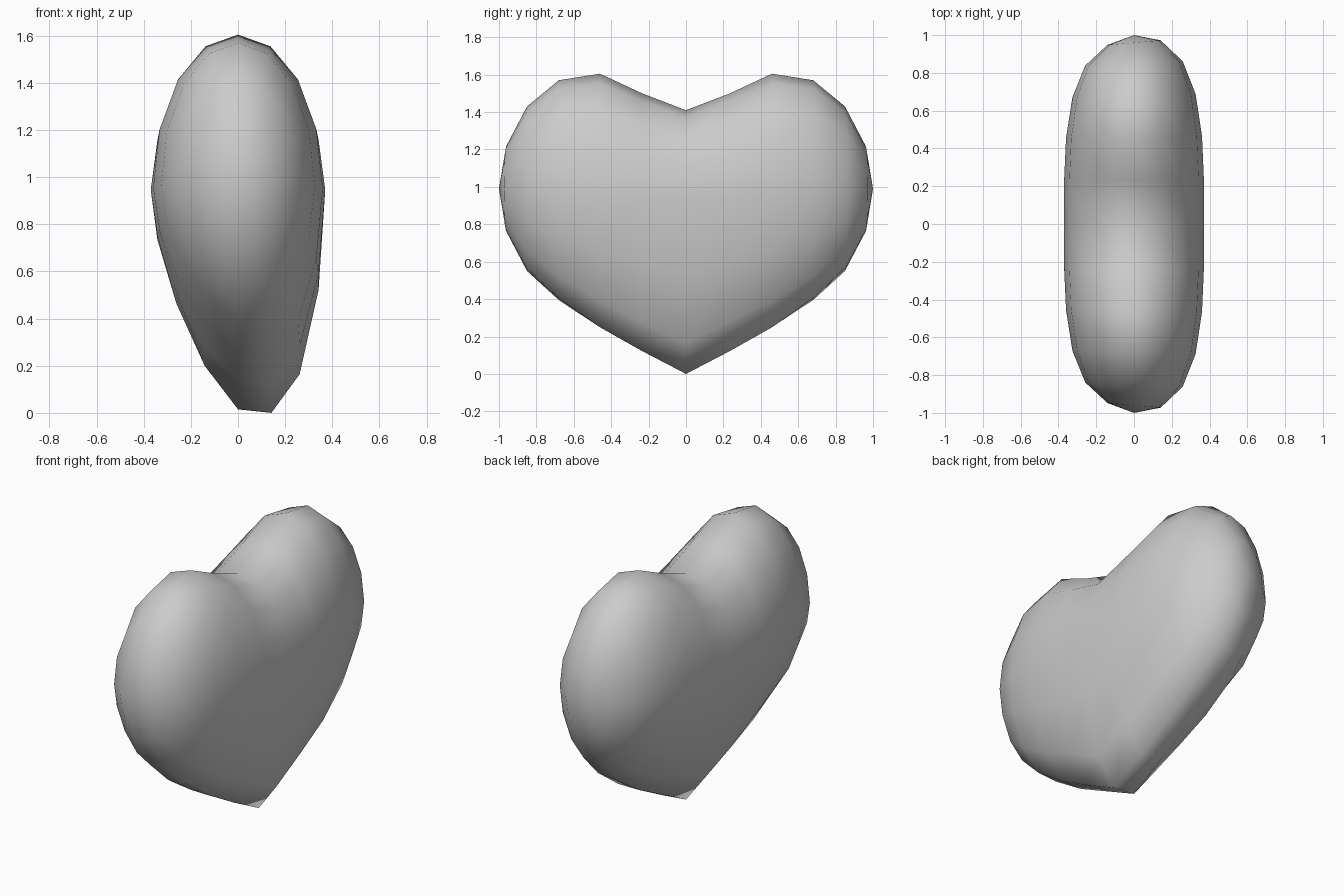
import bpy, bmesh, math

if "Cube" in bpy.data.objects:
    bpy.data.objects.remove(bpy.data.objects["Cube"])

SEG = 16
# stations of one half: (y, half thickness, bottom z, top z)
half = [(0.0, 0.37, 0.015, 1.41), (0.235, 0.37, 0.135, 1.50),
        (0.46, 0.36, 0.25, 1.605), (0.68, 0.326, 0.395, 1.57),
        (0.85, 0.258, 0.55, 1.43), (0.96, 0.141, 0.76, 1.22)]
stations = [(-y, w, b, t) for y, w, b, t in reversed(half[1:])] + half

bm = bmesh.new()


def ring(y, w, bottom, top):
    """Rounded cross-section, with its lower edge leaning to +x."""
    verts = []
    mid = 0.945 + 0.045 * abs(y) ** 2
    for j in range(SEG):
        a = 2 * math.pi * j / SEG
        s, c = math.sin(a), -math.cos(a)
        if c > 0:
            z = mid + (top - mid) * c
        else:
            drop = mid - bottom
            z = mid - drop * abs(c) ** 1.12
            z += 0.3 * s * c * (drop / 0.93) ** 2 * w / 0.37
        yy = y * (1 + 0.013 * s)
        verts.append(bm.verts.new((w * s, yy, max(z, 0))))
    return verts


# heart skin: rings joined along y, closed with a fan at each side
rings = [ring(*st) for st in stations]
for r0, r1 in zip(rings, rings[1:]):
    for j in range(SEG):
        k = (j + 1) % SEG
        bm.faces.new((r0[j], r0[k], r1[k], r1[j]))
for r, y in ((rings[0], -1), (rings[-1], 1)):
    pole = bm.verts.new((0, y, 0.99))
    for j in range(SEG):
        bm.faces.new((r[j], r[(j + 1) % SEG], pole))
bmesh.ops.recalc_face_normals(bm, faces=bm.faces[:])
for f in bm.faces:
    f.smooth = True

mesh = bpy.data.meshes.new("heart")
bm.to_mesh(mesh)
bm.free()
heart = bpy.data.objects.new("heart", mesh)
bpy.context.collection.objects.link(heart)
